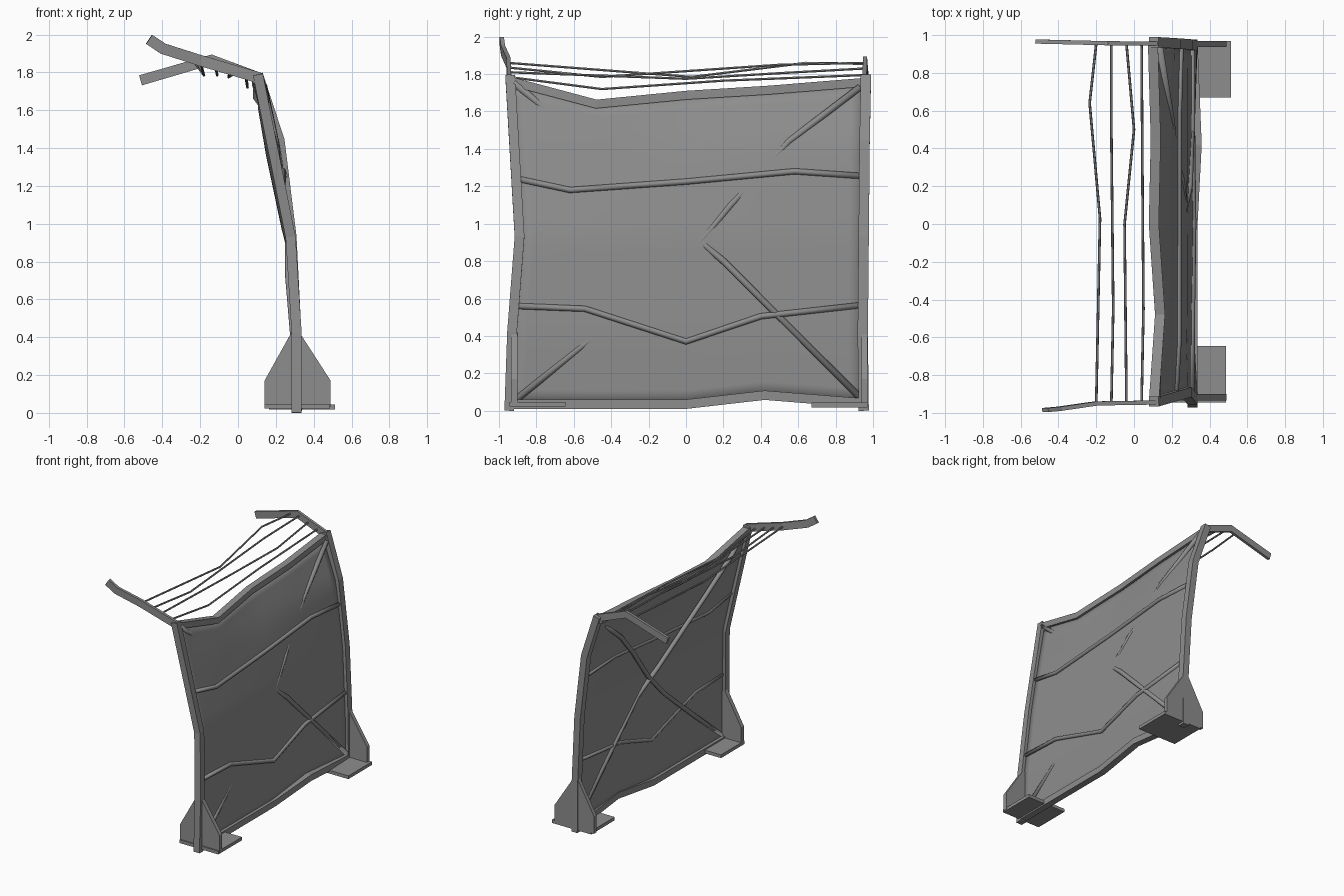
import bpy, bmesh, math
from mathutils import Vector

cube = bpy.data.objects.get("Cube")
if cube:
    bpy.data.objects.remove(cube, do_unlink=True)

steel = bpy.data.materials.new("weathered grey steel")
steel.use_nodes = True
GREY = (0.27, 0.27, 0.27, 1)
steel.diffuse_color = GREY
steel.node_tree.nodes["Principled BSDF"].inputs["Base Color"].default_value = GREY


def finish(name, bm, smooth=False):
    bmesh.ops.recalc_face_normals(bm, faces=bm.faces)
    mesh = bpy.data.meshes.new(name)
    bm.to_mesh(mesh)
    bm.free()
    mesh.materials.append(steel)
    obj = bpy.data.objects.new(name, mesh)
    bpy.context.collection.objects.link(obj)
    for p in mesh.polygons:
        p.use_smooth = smooth
    return obj


def sweep(name, path, section, side, smooth=False):
    """Sweep a closed section (side offset, normal offset) along a bent path."""
    pts = [Vector(p) for p in path]
    side = Vector(side)
    bm = bmesh.new()
    rings = []
    for i, p in enumerate(pts):
        d_in = (p - pts[max(i - 1, 0)]).normalized()
        d_out = (pts[min(i + 1, len(pts) - 1)] - p).normalized()
        t = (d_in + d_out).normalized()
        a = (side - t * side.dot(t)).normalized()
        b = t.cross(a)
        rings.append([bm.verts.new(p + a * u + b * v) for u, v in section])
    n = len(section)
    for r, s in zip(rings, rings[1:]):
        for k in range(n):
            bm.faces.new((r[k], r[(k + 1) % n], s[(k + 1) % n], s[k]))
    bm.faces.new(rings[0])
    bm.faces.new(rings[-1])
    return finish(name, bm, smooth)


def rect(w, h):
    return [(-w / 2, -h / 2), (w / 2, -h / 2), (w / 2, h / 2), (-w / 2, h / 2)]


def ring(r, n=8):
    return [(r * math.cos(2 * math.pi * k / n), r * math.sin(2 * math.pi * k / n)) for k in range(n)]


def box(name, lo, hi):
    bm = bmesh.new()
    bmesh.ops.create_cube(bm, size=1)
    for v in bm.verts:
        v.co = [l + (c + 0.5) * (h - l) for l, h, c in zip(lo, hi, v.co)]
    return finish(name, bm)


def along(path, value, key):
    """Interpolate a path linearly by one of its coordinates."""
    for p, q in zip(path, path[1:]):
        if value <= q[key]:
            break
    return Vector(p).lerp(Vector(q), (value - p[key]) / (q[key] - p[key]))


X, Y = (1, 0, 0), (0, 1, 0)

# Bent posts
front_path = [(0.31, -0.945, 0), (0.31, -0.93, 0.42), (0.278, -0.89, 0.93), (0.105, -0.94, 1.79)]
back_path = [(0.31, 0.95, 0), (0.31, 0.945, 0.4), (0.283, 0.95, 0.93), (0.22, 0.955, 1.44), (0.105, 0.962, 1.79)]
sweep("front_post", front_path, rect(0.052, 0.053), Y)
sweep("back_post", back_path, rect(0.055, 0.053), Y)

# Bent overhanging arms
sweep("front_arm", [(0.115, -0.945, 1.77), (-0.2, -0.95, 1.863), (-0.395, -0.978, 1.925), (-0.47, -0.985, 1.975)],
      rect(0.022, 0.058), Y)
sweep("back_arm", [(0.115, 0.955, 1.77), (-0.14, 0.957, 1.867), (-0.515, 0.966, 1.758)], rect(0.022, 0.055), Y)

# Dented top and bottom rails
top_path = [(0.105, -0.95, 1.765), (0.138, -0.48, 1.64), (0.105, 0, 1.687), (0.115, 0.45, 1.715), (0.1, 0.965, 1.757)]
bottom_path = [(0.31, -0.95, 0.035), (0.31, 0, 0.035), (0.332, 0.42, 0.083), (0.31, 0.96, 0.04)]
sweep("top_rail", top_path, rect(0.053, 0.047), X)
sweep("bottom_rail", bottom_path, rect(0.053, 0.05), X)


def sheet_point(y, z):
    """Point of the sheet between the two posts at a given y and height."""
    f, b = along(front_path, z, 2), along(back_path, z, 2)
    p = f.lerp(b, (y + 0.94) / 1.89)
    return Vector((p.x, y, z))


# Buckled infill sheet following posts and rails
bm = bmesh.new()
COLS, ROWS = 24, 22
grid = []
for i in range(COLS + 1):
    s = i / COLS
    col = []
    for j in range(ROWS + 1):
        t = j / ROWS
        y = -0.93 + 1.88 * s
        low, high = along(bottom_path, y, 1), along(top_path, y, 1)
        z = low.z + (high.z - low.z) * t
        p = sheet_point(y, z)
        p.y = along(front_path, z, 2).y * (1 - s) + along(back_path, z, 2).y * s
        fade = max(0, (t - 0.75) * 4)
        p.x += (high.x - sheet_point(y, high.z).x) * fade
        col.append(bm.verts.new(p))
    grid.append(col)
for c, d in zip(grid, grid[1:]):
    for j in range(ROWS):
        bm.faces.new((c[j], d[j], d[j + 1], c[j + 1]))
sheet = finish("infill_sheet", bm, True)
thick = sheet.modifiers.new("thickness", "SOLIDIFY")
thick.thickness = 0.004
thick.offset = 0

# Bent horizontal tubes
tubes = {
    "upper_tube": [(-0.9, 1.24), (-0.62, 1.18), (0, 1.225), (0.58, 1.28), (0.94, 1.255)],
    "lower_tube": [(-0.91, 0.56), (-0.54, 0.545), (0, 0.37), (0.4, 0.505), (0.94, 0.565)],
}
for name, line in tubes.items():
    sweep(name, [sheet_point(y, z) + Vector((0.004, 0, 0)) for y, z in line], ring(0.016), X, True)

# Crossing diagonal braces: y, z and offset from the sheet
braces = {
    "straight_brace": [(0.93, 0.07, 0.008), (0.2, 0.8, 0.005), (0, 0.97, -0.025), (-0.45, 1.36, -0.035),
                       (-0.75, 1.61, -0.02), (-0.92, 1.755, 0.012)],
    "bent_brace": [(-0.92, 0.05, 0.01), (-0.5, 0.39, -0.015), (-0.1, 0.72, -0.025), (0.1, 0.93, -0.014),
                   (0.24, 1.1, -0.006), (0.36, 1.23, -0.022), (0.55, 1.44, -0.013), (0.93, 1.73, 0.012)],
}
for name, line in braces.items():
    sweep(name, [sheet_point(y, z) + Vector((o, 0, 0)) for y, z, o in line], ring(0.018), X, True)

# Sagging wires strung between the arms
wires = [
    [(-0.2, -0.95, 1.86), (-0.18, 0.03, 1.785), (-0.235, 0.64, 1.86), (-0.2, 0.955, 1.855)],
    [(-0.12, -0.95, 1.835), (-0.11, -0.45, 1.785), (-0.12, 0.5, 1.85), (-0.12, 0.955, 1.86)],
    [(-0.04, -0.95, 1.81), (-0.05, 0, 1.775), (0, 0.5, 1.805), (-0.04, 0.955, 1.83)],
    [(0.04, -0.95, 1.785), (0.05, -0.45, 1.72), (0.045, 0.2, 1.765), (0.04, 0.955, 1.795)],
]
for i, path in enumerate(wires):
    sweep(f"wire_{i + 1}", path, ring(0.007, 6), X)

# Feet: base plate with a tapered gusset
outline = [(0.14, 0.03), (0.14, 0.17), (0.285, 0.43), (0.335, 0.41), (0.49, 0.17), (0.49, 0.03)]
for name, y0, y1 in (("front", -0.935, -0.9), ("back", 0.938, 0.97)):
    bm = bmesh.new()
    face = bm.faces.new([bm.verts.new((x, y0, z)) for x, z in outline])
    grown = bmesh.ops.extrude_face_region(bm, geom=[face])["geom"]
    bmesh.ops.translate(bm, vec=(0, y1 - y0, 0), verts=[v for v in grown if isinstance(v, bmesh.types.BMVert)])
    finish(name + "_gusset", bm)
box("front_base_plate", (0.14, -0.945, 0.022), (0.487, -0.645, 0.048))
box("back_base_plate", (0.165, 0.67, 0.018), (0.513, 0.97, 0.044))
